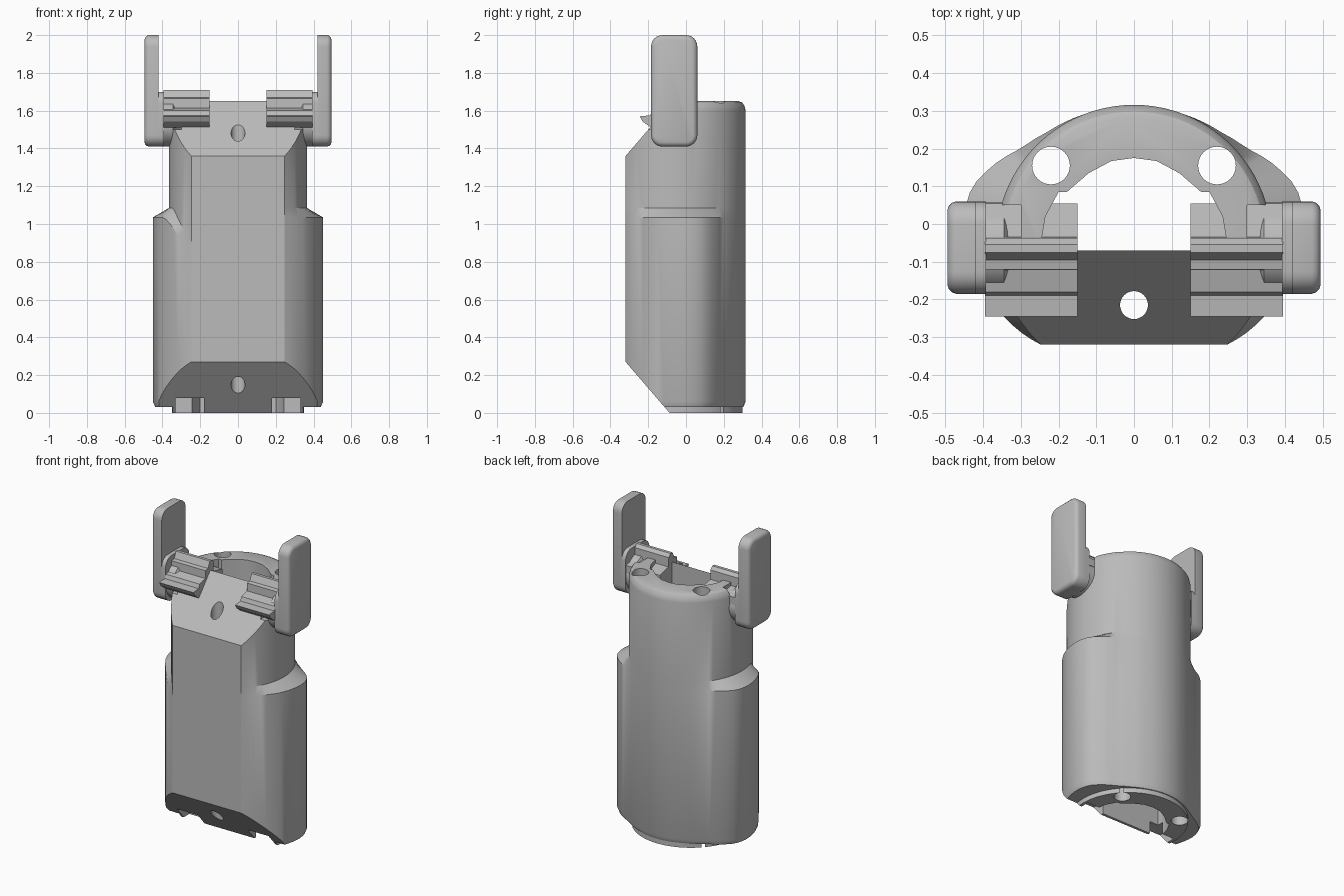
import bpy, bmesh, math
from mathutils import Vector

cube = bpy.data.objects.get("Cube")
if cube:
    bpy.data.objects.remove(cube, do_unlink=True)

grey = bpy.data.materials.new("plain_grey")
grey.use_nodes = True
grey.diffuse_color = (0.5, 0.5, 0.5, 1)
grey.node_tree.nodes["Principled BSDF"].inputs["Base Color"].default_value = (0.5, 0.5, 0.5, 1)


def finish(name, bm):
    bmesh.ops.recalc_face_normals(bm, faces=bm.faces[:])
    mesh = bpy.data.meshes.new(name)
    bm.to_mesh(mesh)
    bm.free()
    mesh.materials.append(grey)
    ob = bpy.data.objects.new(name, mesh)
    bpy.context.collection.objects.link(ob)
    return ob


def activate(ob):
    bpy.ops.object.select_all(action='DESELECT')
    ob.select_set(True)
    bpy.context.view_layer.objects.active = ob


def loft(name, rings):
    bm = bmesh.new()
    loops = [[bm.verts.new(p) for p in ring] for ring in rings]
    n = len(loops[0])
    for a, b in zip(loops, loops[1:]):
        for i in range(n):
            j = (i + 1) % n
            bm.faces.new((a[i], a[j], b[j], b[i]))
    bm.faces.new(loops[0])
    bm.faces.new(loops[-1])
    return finish(name, bm)


def prism_x(name, yz, x0, x1):
    return loft(name, [[(x, y, z) for y, z in yz] for x in (x0, x1)])


def prism_z(name, xy, z0, z1):
    return loft(name, [[(x, y, z) for x, y in xy] for z in (z0, z1)])


def box(name, x0, x1, y0, y1, z0, z1):
    return prism_z(name, [(x0, y0), (x1, y0), (x1, y1), (x0, y1)], z0, z1)


def circle(cx, cy, r, n=32):
    return [(cx + r * math.cos(i * math.tau / n), cy + r * math.sin(i * math.tau / n))
            for i in range(n)]


def cut(ob, cutter):
    cutter.hide_render = True
    mod = ob.modifiers.new("cut", 'BOOLEAN')
    mod.operation = 'DIFFERENCE'
    mod.solver = 'EXACT'
    mod.object = cutter
    activate(ob)
    bpy.ops.object.modifier_apply(modifier=mod.name)
    bpy.data.objects.remove(cutter, do_unlink=True)


def smooth(ob):
    activate(ob)
    bpy.ops.object.shade_smooth_by_angle(angle=math.radians(28))


# Body cross-sections: round tube with flat front, wider below
CY, FRONT, R = -0.05, -0.32, 0.366
CORNER = -math.degrees(math.acos(math.sqrt(R * R - 0.27 ** 2) / R))
KNOTS = [(CORNER, R), (-38, .383), (-30, .396), (-12, .43), (4, .451), (10, .457),
         (19, .455), (31, .42), (40, .39), (52, .373), (68, R), (91, R)]
STEPS = 64
ANGLES = [CORNER + (180 - 2 * CORNER) * i / STEPS for i in range(STEPS + 1)]


def wide(a):
    a = min(a, 180 - a)
    for (a0, r0), (a1, r1) in zip(KNOTS, KNOTS[1:]):
        if a <= a1:
            return r0 + (r1 - r0) * max(0, (a - a0) / (a1 - a0))
    return R


def ledge(a):
    # The shoulder sweeps downwards at one front corner
    t = min(1, max(0, (a - 197) / 31))
    return 1.035 - 0.15 * t * t * (3 - 2 * t)


def section(radius, height):
    ring = []
    for a in ANGLES:
        t, r = math.radians(a), radius(a)
        ring.append((r * math.cos(t), max(FRONT, CY + r * math.sin(t)), height(a)))
    return ring


body = loft("body", [
    section(lambda a: .35, lambda a: 0),
    section(lambda a: .35, lambda a: .03),
    section(lambda a: wide(a) - .012, lambda a: .032),
    section(wide, lambda a: .06),
    section(wide, ledge),
    section(lambda a: R, lambda a: ledge(a) + .05),
    section(lambda a: R, lambda a: 1.6),
    section(lambda a: R - .006, lambda a: 1.625),
    section(lambda a: R - .018, lambda a: 1.642),
    section(lambda a: R - .035, lambda a: 1.65),
])

# Sloped front ends
cut(body, prism_x("top_slope", [(-.45, 1.209), (-.07, 1.65), (-.07, 1.9), (-.45, 1.9)], -1, 1))
cut(body, prism_x("bottom_slope", [(-.45, .421), (-.075, -.014), (-.075, -.2), (-.45, -.2)], -1, 1))

# Bore through the whole length
half = [(.245, -.07), (.245, -.04), (.235, .02), (.2, .085), (.178, .085), (.12, .135), (.06, .167)]
bore = half + [(0, .175)] + [(-x, y) for x, y in reversed(half)]
cut(body, prism_z("bore", bore, -.5, 2.5))

# Screw holes
for x, y, r in [(-.22, .155, .05), (.22, .155, .05), (0, -.215, .037)]:
    cut(body, prism_z("screw_hole", circle(x, y, r), -.5, 2.5))

# Hinge clearances at the top and sockets at the bottom
for s in (-1, 1):
    a, b = sorted((s * .3, s * .6))
    cut(body, box("arm_clearance", a, b, -.5, .05, 1.5, 2))
    a, b = sorted((s * .18, s * .33))
    cut(body, box("hinge_socket", a, b, -.5, -.03, -.2, .08))
smooth(body)

# Stepped hinge strip, seen from the side
HINGE = [(-.245, 1.57), (-.23, 1.543), (-.185, 1.51), (-.05, 1.51), (.055, 1.56), (.055, 1.61),
         (-.035, 1.63), (-.037, 1.69), (-.055, 1.71), (-.075, 1.71), (-.095, 1.67),
         (-.12, 1.665), (-.122, 1.615), (-.18, 1.6), (-.19, 1.575)]


def rounded(y0, y1, z0, z1, r):
    pts = []
    for cy, cz, start in [(y1 - r, z1 - r, 0), (y0 + r, z1 - r, 90),
                          (y0 + r, z0 + r, 180), (y1 - r, z0 + r, 270)]:
        for i in range(7):
            t = math.radians(start + 15 * i)
            pts.append((cy + r * math.cos(t), cz + r * math.sin(t)))
    return pts


for side, s in (("left", 1), ("right", -1)):
    prism_x(side + "_hinge", HINGE, s * .15, s * .395)

    # Upright paddle with softened outer rim
    rings = []
    for x, inset in [(.42, 0), (.472, 0), (.483, .004), (.491, .012), (.495, .023)]:
        outline = rounded(-.185 + inset, .06 - inset, 1.41 + inset, 2 - inset, .06 - inset)
        rings.append([(s * x, y, z) for y, z in outline])
    smooth(loft(side + "_paddle", rings))

    # Mounting plate and round boss joining paddle to body
    smooth(prism_x(side + "_plate", rounded(-.185, .06, 1.41, 1.7, .06), s * .393, s * .421))
    boss = []
    for x, r in [(.29, .06), (.315, .075), (.335, .105), (.345, .12), (.41, .12)]:
        boss.append([(s * x, y, z) for y, z in circle(-.063, 1.53, r)])
    smooth(loft(side + "_boss", boss))
